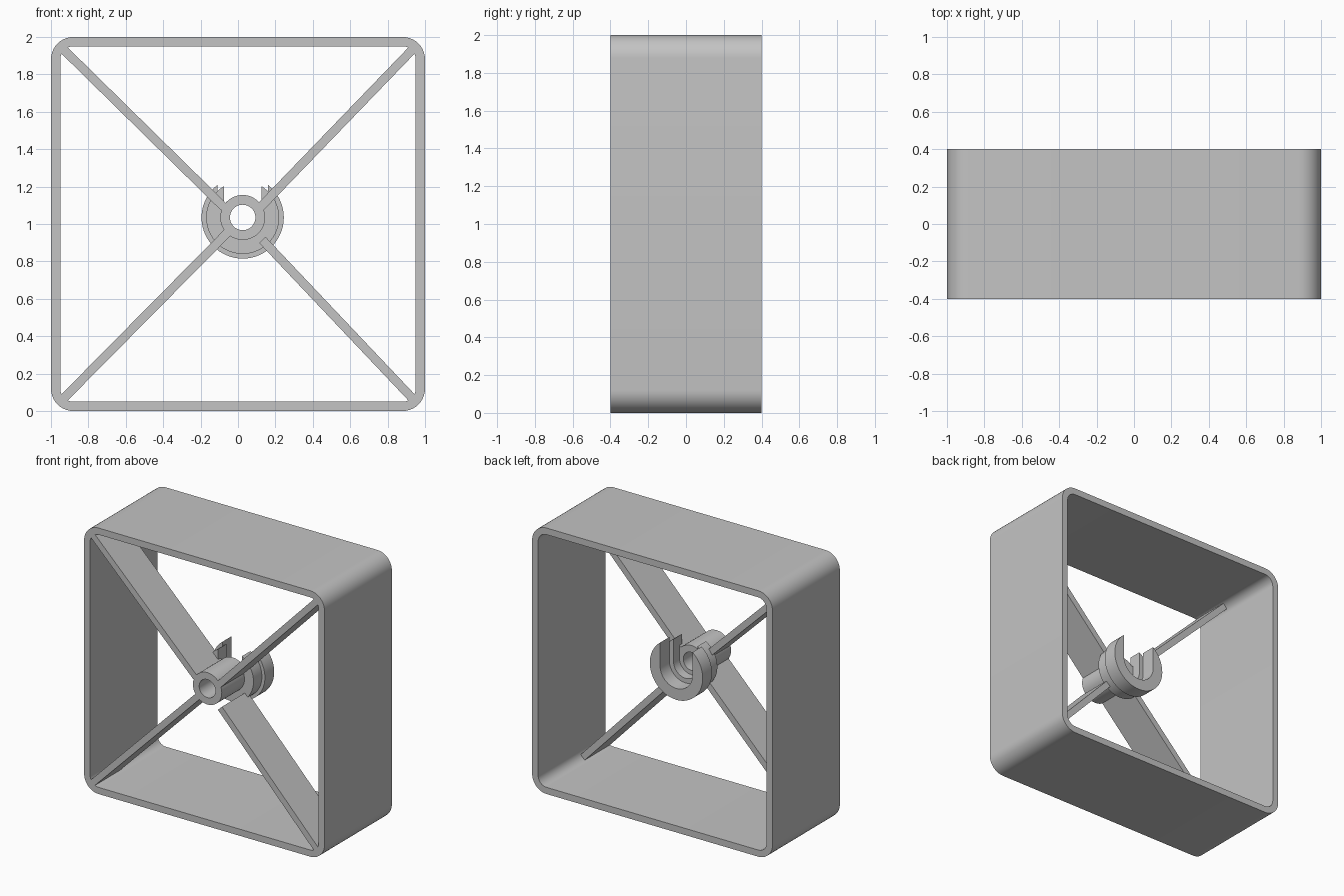
import bpy, bmesh, math
from mathutils import Vector

cube = bpy.data.objects.get("Cube")
if cube:
    bpy.data.objects.remove(cube, do_unlink=True)

grey = bpy.data.materials.new("plain_grey")
grey.use_nodes = True
colour = (0.55, 0.55, 0.55, 1)
grey.diffuse_color = colour
grey.node_tree.nodes["Principled BSDF"].inputs["Base Color"].default_value = colour

HUB = Vector((0.025, 1.035))
FRONT, BACK = -0.4, 0.4


def arc(centre, radius, start, end, steps):
    """Points (x, z) along an arc, angles in radians."""
    return [(centre[0] + radius * math.cos(start + (end - start) * i / steps),
             centre[1] + radius * math.sin(start + (end - start) * i / steps))
            for i in range(steps + 1)]


def finish(name, bm):
    bmesh.ops.recalc_face_normals(bm, faces=bm.faces[:])
    mesh = bpy.data.meshes.new(name)
    bm.to_mesh(mesh)
    bm.free()
    mesh.materials.append(grey)
    obj = bpy.data.objects.new(name, mesh)
    bpy.context.collection.objects.link(obj)
    bpy.ops.object.select_all(action='DESELECT')
    obj.select_set(True)
    bpy.context.view_layer.objects.active = obj
    bpy.ops.object.shade_smooth_by_angle(angle=math.radians(30))


def prism(name, outline, y0, y1):
    """Solid made by extruding an outline from y0 to y1."""
    bm = bmesh.new()
    rings = [[bm.verts.new((x, y, z)) for x, z in outline] for y in (y0, y1)]
    n = len(outline)
    for ring in rings:
        bm.faces.new(ring)
    for i in range(n):
        j = (i + 1) % n
        bm.faces.new((rings[0][i], rings[0][j], rings[1][j], rings[1][i]))
    finish(name, bm)


def tube(name, outer, inner, y0, y1):
    """Hollow extrusion between two outlines with matching point counts."""
    bm = bmesh.new()
    rings = [[bm.verts.new((x, y, z)) for x, z in pts]
             for pts, y in ((outer, y0), (outer, y1), (inner, y1), (inner, y0))]
    n = len(outer)
    for k in range(4):
        a, b = rings[k], rings[(k + 1) % 4]
        for i in range(n):
            j = (i + 1) % n
            bm.faces.new((a[i], a[j], b[j], b[i]))
    finish(name, bm)


def rounded_square(half, radius):
    pts = []
    for k, (sx, sz) in enumerate(((1, 1), (-1, 1), (-1, -1), (1, -1))):
        c = (sx * (half - radius), 1 + sz * (half - radius))
        pts += arc(c, radius, k * math.pi / 2, (k + 1) * math.pi / 2, 10)
    return pts


def open_ring(radius, slot):
    """U-shaped outline: a disc with a round-bottomed slot open at the top."""
    tip = math.acos(slot / radius)
    return (arc(HUB, radius, tip, -math.pi - tip, 48)
            + arc(HUB, slot, math.pi, 2 * math.pi, 24))


# Outer square frame
tube("frame", rounded_square(1.0, 0.12), rounded_square(0.95, 0.07), FRONT, BACK)

# Hub sleeve with a through hole
full = 2 * math.pi
tube("hub_sleeve", arc(HUB, 0.12, 0, full, 48)[:-1],
     arc(HUB, 0.068, 0, full, 48)[:-1], FRONT, -0.1)

# Stepped open clip behind the sleeve
prism("clip_front_plate", open_ring(0.195, 0.1), -0.13, -0.03)
prism("clip_back_flange", open_ring(0.22, 0.135), -0.03, 0.08)

# Four diagonal spokes from the frame corners to the hub
hub_ends = {"top_left": (0.115, 1.085), "top_right": (-0.075, 1.09),
            "bottom_left": (0.13, 0.915), "bottom_right": (-0.045, 0.965)}
for name, end in hub_ends.items():
    sx = 1 if "left" in name else -1
    sz = 1 if "top" in name else -1
    a = Vector((0.94 * sx, 1 + 0.94 * sz))
    b = Vector(end)
    d = (b - a).normalized()
    side = Vector((-d.y, d.x)) * 0.0235
    prism(name + "_spoke", [tuple(p) for p in (a + side, b + side, b - side, a - side)],
          FRONT, -0.1)
